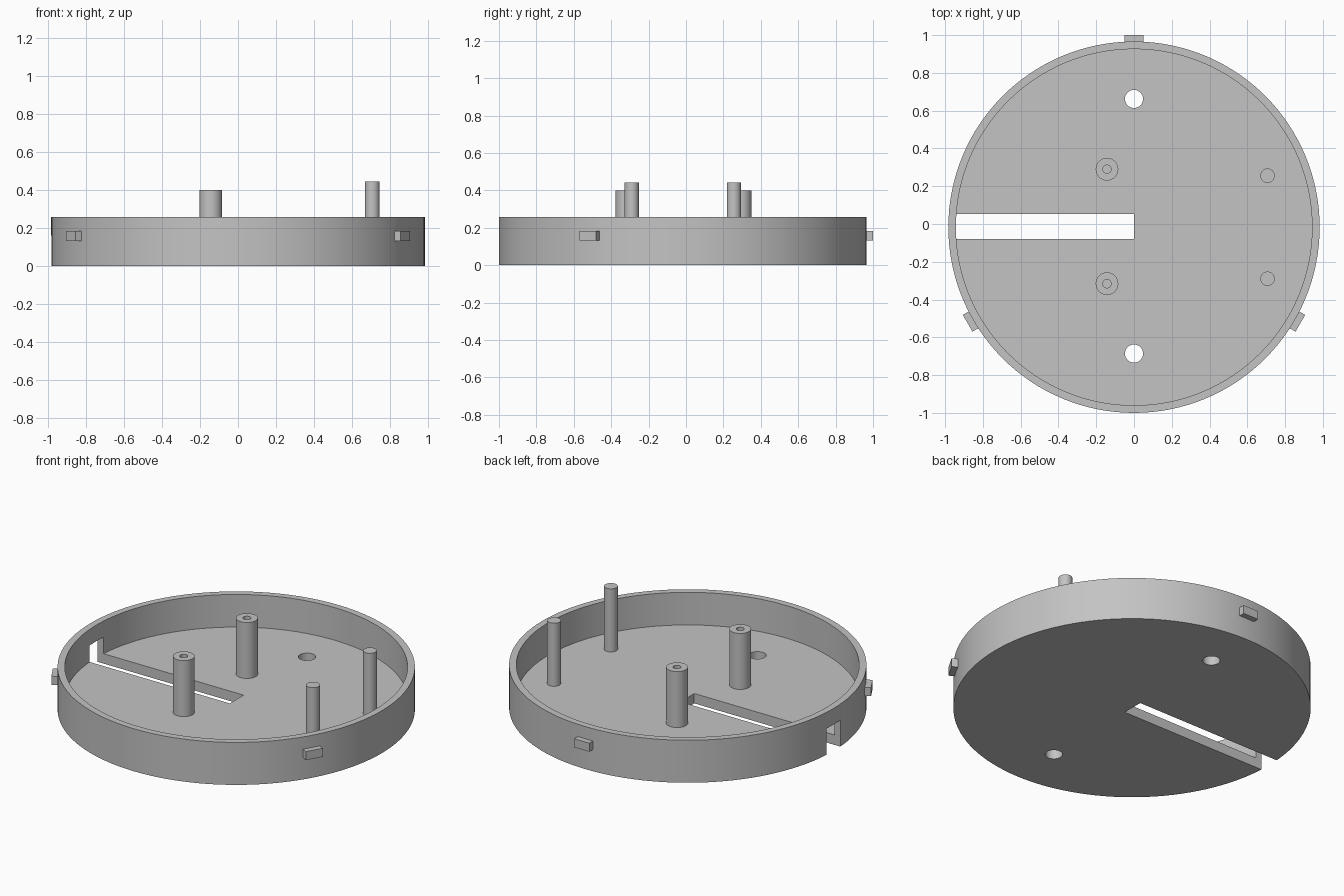
import bpy, bmesh
from math import cos, sin, radians, pi
from mathutils import Matrix

if "Cube" in bpy.data.objects:
    bpy.data.objects.remove(bpy.data.objects["Cube"])

CY = -0.017            # disc centre in y
RADIUS, INNER = 0.983, 0.943
FLOOR, RIM = 0.06, 0.258

grey = bpy.data.materials.new("plain grey")
grey.use_nodes = True
grey.diffuse_color = (0.55, 0.55, 0.55, 1)
grey.node_tree.nodes["Principled BSDF"].inputs["Base Color"].default_value = (0.55, 0.55, 0.55, 1)


def finish(name, bm):
    bmesh.ops.recalc_face_normals(bm, faces=bm.faces)
    mesh = bpy.data.meshes.new(name)
    bm.to_mesh(mesh)
    bm.free()
    mesh.materials.append(grey)
    ob = bpy.data.objects.new(name, mesh)
    bpy.context.collection.objects.link(ob)
    return ob


def lathe(name, profile, x, y, steps):
    """Turn a (radius, z) profile that starts and ends on the axis."""
    bm = bmesh.new()
    verts = [bm.verts.new((r, 0, z)) for r, z in profile]
    edges = [bm.edges.new(pair) for pair in zip(verts, verts[1:])]
    bmesh.ops.spin(bm, geom=verts + edges, cent=(0, 0, 0), axis=(0, 0, 1),
                   angle=2 * pi, steps=steps, use_merge=True)
    bmesh.ops.remove_doubles(bm, verts=bm.verts, dist=1e-5)
    bmesh.ops.translate(bm, verts=bm.verts, vec=(x, y, 0))
    return finish(name, bm)


def box(name, size, matrix):
    bm = bmesh.new()
    bmesh.ops.create_cube(bm, size=1, matrix=matrix @ Matrix.Diagonal((*size, 1)))
    return finish(name, bm)


def rod(name, x, y, r, z0, z1, steps=32):
    return lathe(name, [(0, z0), (r, z0), (r, z1), (0, z1)], x, y, steps)


def smooth(ob):
    bpy.ops.object.select_all(action='DESELECT')
    ob.select_set(True)
    bpy.context.view_layer.objects.active = ob
    bpy.ops.object.shade_smooth_by_angle(angle=radians(30))


# Round tray with a raised rim
tray = lathe("tray", [(0, 0), (RADIUS, 0), (RADIUS, RIM), (INNER, RIM),
                      (INNER, FLOOR), (0, FLOOR)], 0, CY, 128)

# Cable slot through floor and rim, and two screw holes
cutters = [box("slot_cutter", (1.2, 0.132, 0.36),
               Matrix.Translation((-0.6, CY + 0.004, -0.02)))]
for side in (-1, 1):
    cutters.append(rod("hole_cutter", 0, CY + 0.005 + side * 0.674, 0.048, -0.1, 0.15))
bpy.context.view_layer.objects.active = tray
for cutter in cutters:
    mod = tray.modifiers.new("cut", 'BOOLEAN')
    mod.operation = 'DIFFERENCE'
    mod.solver = 'EXACT'
    mod.object = cutter
    bpy.ops.object.modifier_apply(modifier=mod.name)
    bpy.data.objects.remove(cutter)
smooth(tray)

# Hollow screw posts and solid locating pins
for side, label in ((-1, "front"), (1, "back")):
    z = FLOOR - 0.002
    smooth(lathe(label + "_screw_post",
                 [(0, z), (0.06, z), (0.06, 0.4), (0.022, 0.4), (0.022, 0.15), (0, 0.15)],
                 -0.143, CY + 0.004 + side * 0.303, 32))
    smooth(rod(label + "_pin", 0.707, CY + side * 0.273, 0.038, z, 0.443))

# Three snap tabs spaced evenly around the rim
for label, angle in (("back", 90), ("right", 210), ("left", 330)):
    a = radians(angle)
    place = (Matrix.Translation((0.992 * cos(a), CY + 0.992 * sin(a), 0.158))
             @ Matrix.Rotation(a, 4, 'Z'))
    box(label + "_tab", (0.05, 0.102, 0.052), place)
